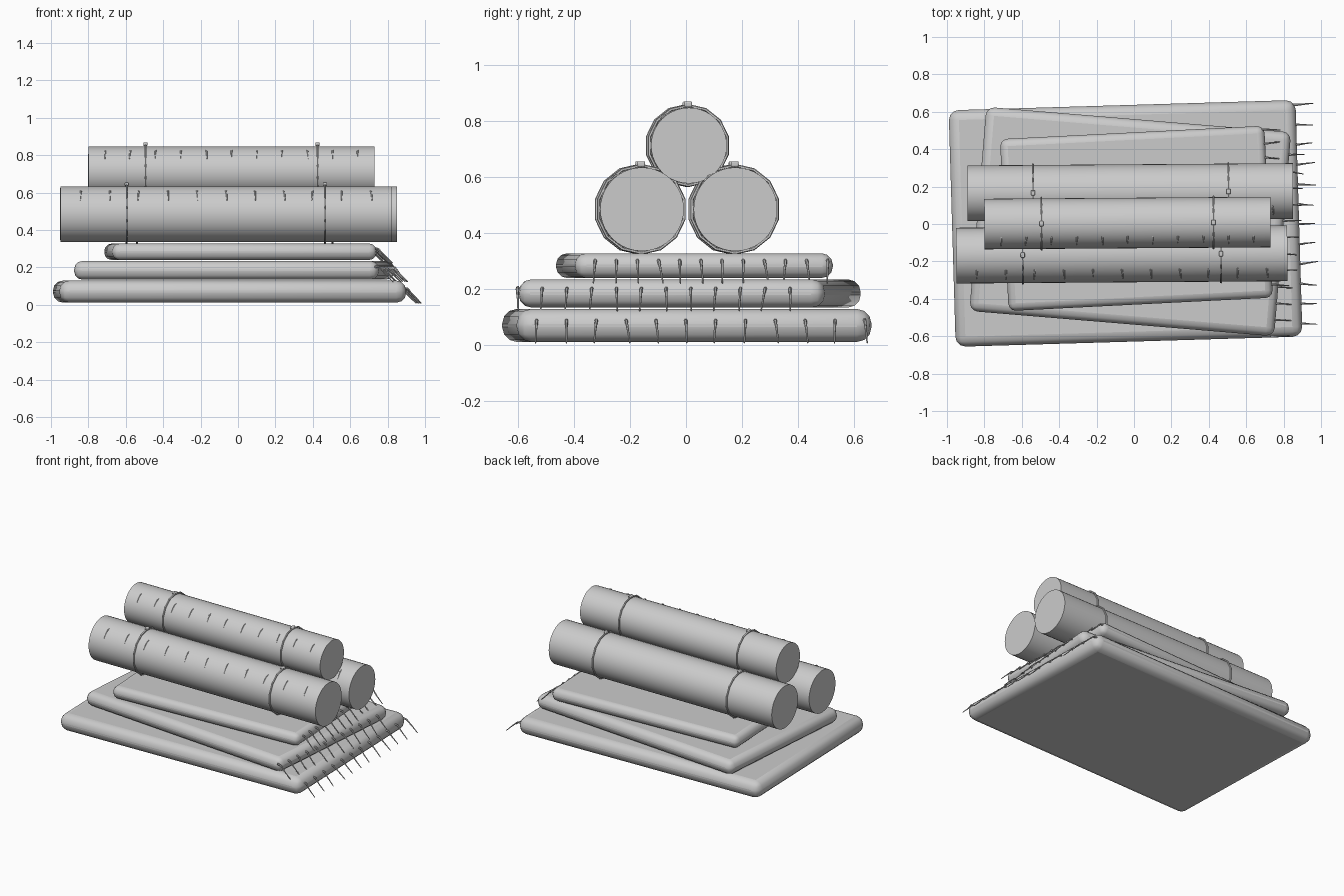
import bpy, math, random
from mathutils import Matrix, Vector

if "Cube" in bpy.data.objects:
    bpy.data.objects.remove(bpy.data.objects["Cube"])

random.seed(4)
R = math.radians


def finish(ob, name, angle=40):
    ob.name = name
    bpy.ops.object.select_all(action='DESELECT')
    bpy.context.view_layer.objects.active = ob
    ob.select_set(True)
    bpy.ops.object.shade_smooth_by_angle(angle=R(angle))
    return ob


def strands(name, paths, thick, matrix):
    """Tapered threads, each path a list of points, thinning toward the tip."""
    cu = bpy.data.curves.new(name, 'CURVE')
    cu.dimensions = '3D'
    cu.bevel_depth = thick
    cu.bevel_resolution = 1
    cu.use_fill_caps = True
    for pts in paths:
        sp = cu.splines.new('POLY')
        sp.points.add(len(pts) - 1)
        for i, p in enumerate(pts):
            sp.points[i].co = (*p, 1)
            sp.points[i].radius = 1 - 0.65 * i / (len(pts) - 1)
    ob = bpy.data.objects.new(name, cu)
    bpy.context.collection.objects.link(ob)
    ob.matrix_world = matrix
    bpy.ops.object.select_all(action='DESELECT')
    bpy.context.view_layer.objects.active = ob
    ob.select_set(True)
    bpy.ops.object.convert(target='MESH')
    finish(bpy.context.object, name)


def folded_rug(name, cx, cy, z0, z1, length, width, turn, y_first, y_last):
    h = z1 - z0
    m = Matrix.Translation((cx, cy, (z0 + z1) / 2)) @ Matrix.Rotation(R(turn), 4, 'Z')
    bpy.ops.mesh.primitive_cube_add(size=1)
    ob = bpy.context.object
    ob.data.transform(Matrix.Diagonal((length, width, h, 1)))
    ob.matrix_world = m
    bev = ob.modifiers.new('soft_edges', 'BEVEL')
    bev.width = h * 0.45
    bev.segments = 3
    finish(ob, name)
    # fringe along the right end
    paths = []
    e = length / 2
    for i in range(12):
        y = y_first + (y_last - y_first) * i / 11 - cy
        j = random.uniform(-0.012, 0.012)
        d = random.uniform(-0.012, 0.006)
        paths.append([(e - 0.02, y, 0.02), (e + 0.01, y, 0.016),
                      (e + 0.045 + d, y + j * 0.5, -0.018), (e + 0.09 + d, y + j, -0.062)])
    strands(name + '_fringe', paths, 0.007, m)


def rolled_rug(name, x0, x1, cy, cz, r, turn, ties, fringe_x0, fringe_x1):
    cx = (x0 + x1) / 2
    m = Matrix.Translation((cx, cy, cz)) @ Matrix.Rotation(R(turn), 4, 'Z')
    bpy.ops.mesh.primitive_cylinder_add(vertices=40, radius=r, depth=x1 - x0)
    ob = bpy.context.object
    ob.data.transform(Matrix.Rotation(R(90), 4, 'Y'))
    ob.matrix_world = m
    finish(ob, name)
    # tie cords with a knot on top
    for k, tx in enumerate(ties):
        bpy.ops.mesh.primitive_torus_add(major_segments=14, minor_segments=6,
                                         major_radius=r + 0.007, minor_radius=0.006)
        t = bpy.context.object
        t.data.transform(Matrix.Rotation(R(90), 4, 'Y'))
        t.matrix_world = m @ Matrix.Translation((tx - cx, 0, 0))
        finish(t, f'{name}_tie_{k + 1}')
        bpy.ops.mesh.primitive_cube_add(size=1)
        kn = bpy.context.object
        kn.data.transform(Matrix.Diagonal((0.022, 0.028, 0.02, 1)))
        kn.matrix_world = m @ Matrix.Translation((tx - cx, 0, r + 0.012))
        b = kn.modifiers.new('soft_edges', 'BEVEL')
        b.width = 0.005
        b.segments = 2
        finish(kn, f'{name}_knot_{k + 1}')
    # short fringe lying on the front of the roll
    paths = []
    for i in range(11):
        x = fringe_x0 + (fringe_x1 - fringe_x0) * i / 10 - cx
        j = random.uniform(-0.006, 0.006)
        pts = []
        for s, (deg, lift) in enumerate(((122, -0.004), (128, 0.002), (137, 0.001), (150, -0.001))):
            a = R(deg)
            pts.append((x + j * s / 3, (r + lift) * math.cos(a), (r + lift) * math.sin(a)))
        paths.append(pts)
    strands(name + '_fringe', paths, 0.006, m)


# stack of folded rugs
folded_rug('bottom_rug', -0.045, 0.003, 0.012, 0.13, 1.855, 1.265, -1.9 + 3.6, -0.56, 0.61)
folded_rug('middle_rug', -0.02, 0.013, 0.135, 0.235, 1.635, 1.095, -4.75, -0.535, 0.44)
folded_rug('top_rug', 0.013, 0.03, 0.24, 0.328, 1.415, 0.92, 2.9, -0.36, 0.47)

# rolled rugs in a pyramid
rolled_rug('front_roll', -0.95, 0.82, -0.163, 0.485, 0.149, 0.4, (-0.595, 0.465), -0.84, 0.71)
rolled_rug('back_roll', -0.89, 0.85, 0.17, 0.485, 0.149, 0.4, (-0.54, 0.505), -0.78, 0.74)
rolled_rug('upper_roll', -0.80, 0.73, 0.005, 0.712, 0.135, 0.4, (-0.495, 0.425), -0.71, 0.64)
